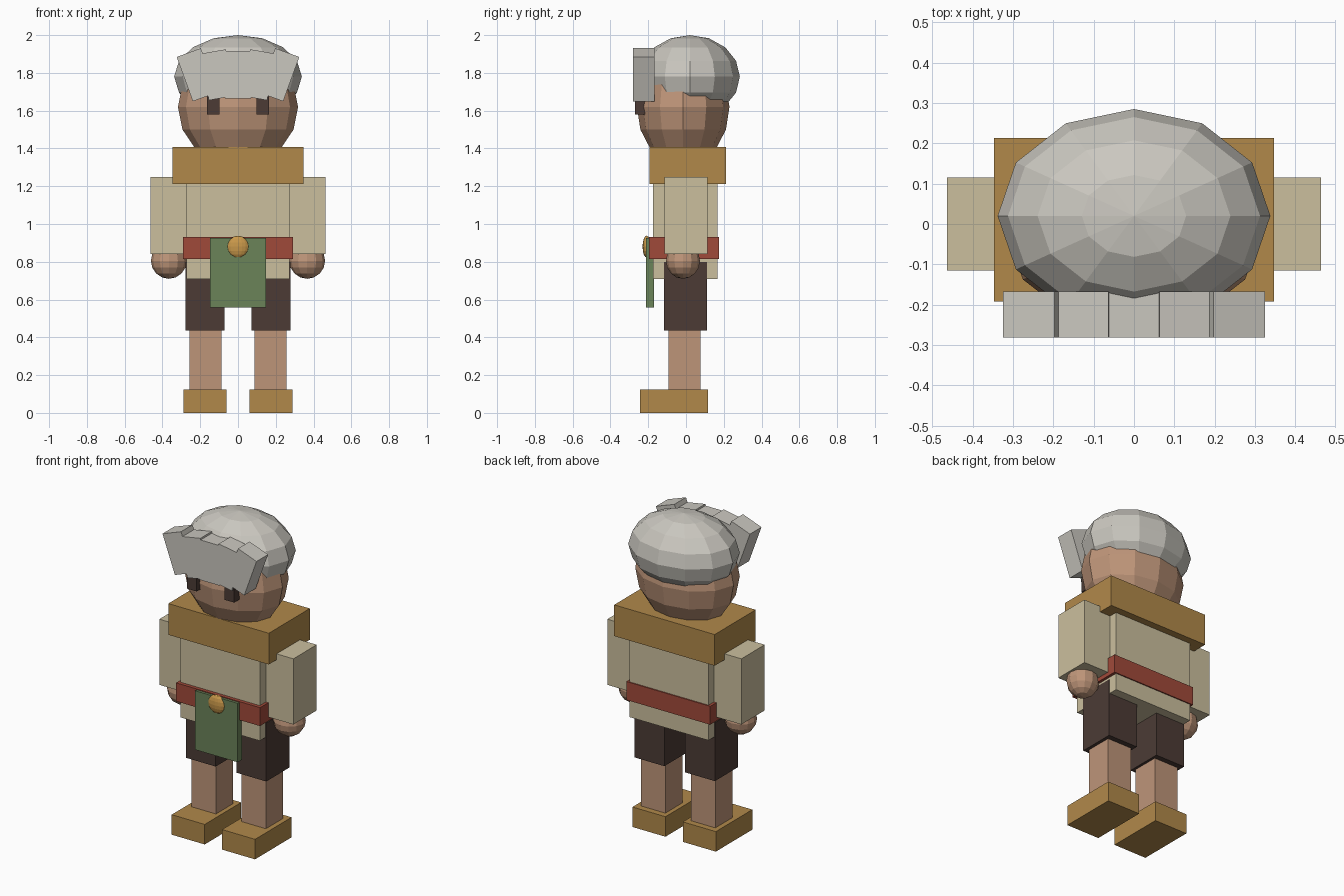
import bpy, bmesh, math
from mathutils import Matrix

if "Cube" in bpy.data.objects:
    bpy.data.objects.remove(bpy.data.objects["Cube"])


def lin(c):
    c /= 255
    return c / 12.92 if c <= 0.04045 else ((c + 0.055) / 1.055) ** 2.4


def material(name, r, g, b):
    m = bpy.data.materials.new(name)
    m.diffuse_color = (lin(r), lin(g), lin(b), 1)
    m.use_nodes = True
    m.node_tree.nodes["Principled BSDF"].inputs["Base Color"].default_value = m.diffuse_color
    return m


GREY = material("grey_hair", 202, 199, 191)
SKIN = material("skin", 190, 149, 121)
LINEN = material("linen", 203, 191, 158)
TAN = material("tan_leather", 177, 137, 74)
RED = material("red_belt", 160, 74, 58)
GREEN = material("green_cloth", 107, 131, 89)
BROWN = material("dark_brown", 76, 59, 53)
GOLD = material("gold", 201, 152, 74)


def finish(name, bm, mat):
    me = bpy.data.meshes.new(name)
    bm.to_mesh(me)
    bm.free()
    me.materials.append(mat)
    ob = bpy.data.objects.new(name, me)
    bpy.context.collection.objects.link(ob)
    return ob


def box(name, mat, x, y, z, tilt=0):
    """Box from (min, max) ranges, tilted about its own centre around y."""
    bm = bmesh.new()
    bmesh.ops.create_cube(bm, size=1)
    mid = [(a + b) / 2 for a, b in (x, y, z)]
    size = [b - a for a, b in (x, y, z)]
    bm.transform(Matrix.Translation(mid)
                 @ Matrix.Rotation(math.radians(tilt), 4, 'Y')
                 @ Matrix.Diagonal((*size, 1)))
    return finish(name, bm, mat)


def ball(name, mat, centre, radii, segments=12, rings=8):
    bm = bmesh.new()
    bmesh.ops.create_uvsphere(bm, u_segments=segments, v_segments=rings, radius=1)
    bm.transform(Matrix.Translation(centre) @ Matrix.Diagonal((*radii, 1)))
    return finish(name, bm, mat)


def span(s, a, b):
    return tuple(sorted((s * a, s * b)))


# Limbs and eyes, one of each per side
for s, side in ((-1, "left"), (1, "right")):
    box(side + "_shoe", TAN, span(s, 0.06, 0.288), (-0.243, 0.117), (0, 0.125))
    box(side + "_leg", SKIN, span(s, 0.088, 0.257), (-0.092, 0.078), (0.12, 0.45))
    box(side + "_shorts", BROWN, span(s, 0.072, 0.277), (-0.117, 0.111), (0.435, 0.80))
    box(side + "_sleeve", LINEN, span(s, 0.262, 0.463), (-0.115, 0.115), (0.84, 1.25))
    ball(side + "_hand", SKIN, (s * 0.366, -0.016, 0.805), (0.095, 0.09, 0.095))
    box(side + "_eye", BROWN, span(s, 0.097, 0.163), (-0.27, -0.21), (1.58, 1.68))

# Body and clothing
box("tunic", LINEN, (-0.273, 0.273), (-0.175, 0.168), (0.71, 1.28))
box("belt", RED, (-0.29, 0.29), (-0.197, 0.175), (0.815, 0.93))
box("apron", GREEN, (-0.147, 0.147), (-0.213, -0.17), (0.557, 0.925))
ball("buckle", GOLD, (0, -0.208, 0.88), (0.058, 0.022, 0.058), 16, 8)
box("collar", TAN, (-0.347, 0.347), (-0.192, 0.213), (1.213, 1.408))

# Head and hair
ball("head", SKIN, (0, -0.015, 1.62), (0.318, 0.245, 0.315))
ball("hair_cap", GREY, (0, 0.02, 1.78), (0.338, 0.265, 0.22))

# Fringe of five locks fanned outwards
for i in range(-2, 3):
    x = i * 0.109
    box(f"fringe_lock_{i + 3}", GREY, (x - 0.068, x + 0.068), (-0.281, -0.167),
        (1.665, 1.915), tilt=i * 10)
